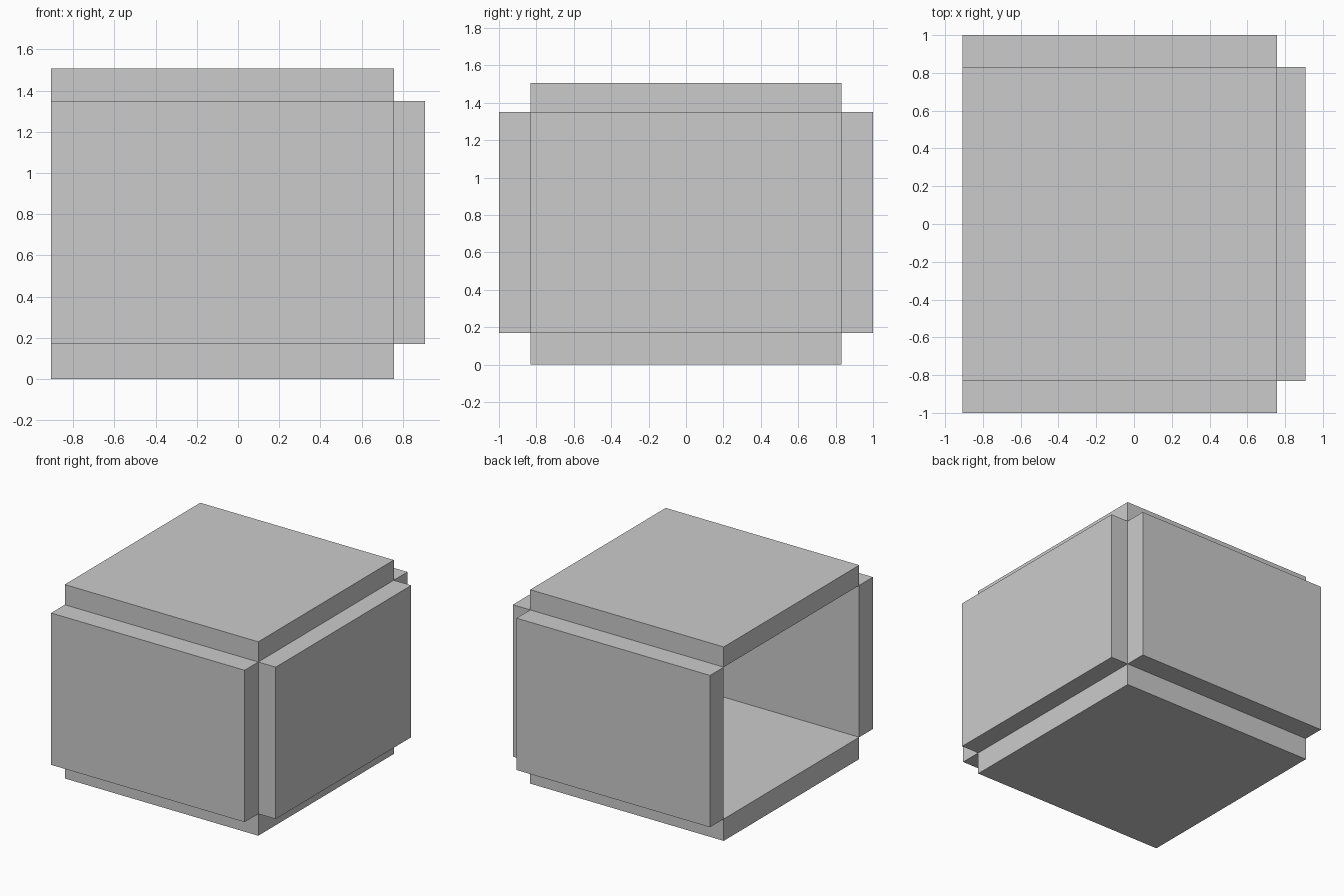
import bpy

if "Cube" in bpy.data.objects:
    bpy.data.objects.remove(bpy.data.objects["Cube"])

# Single flat grey for all panels
grey = bpy.data.materials.new("light grey")
grey.diffuse_color = (0.6, 0.6, 0.6, 1)
grey.use_nodes = True
grey.node_tree.nodes["Principled BSDF"].inputs["Base Color"].default_value = grey.diffuse_color

# Outer half sizes and the inner cavity limits
X0, X1, XB = -0.907, 0.757, 0.907
YI, YO = 0.832, 1.0
Z0, ZF, ZC, Z1 = 0.0, 0.17, 1.35, 1.507


def panel(name, x, y, z):
    """Box spanning the given (min, max) ranges."""
    spans = (x, y, z)
    bpy.ops.mesh.primitive_cube_add(size=1, location=[(a + b) / 2 for a, b in spans])
    ob = bpy.context.object
    ob.name = name
    ob.scale = [b - a for a, b in spans]
    bpy.ops.object.transform_apply(location=False, rotation=False, scale=True)
    ob.data.materials.append(grey)
    return ob


# Floor and ceiling slabs
panel("floor", (X0, X1), (-YI, YI), (Z0, ZF))
panel("ceiling", (X0, X1), (-YI, YI), (ZC, Z1))

# Side walls
panel("front_wall", (X0, X1), (-YO, -YI), (ZF, ZC))
panel("back_wall", (X0, X1), (YI, YO), (ZF, ZC))

# End wall; the opposite (-x) end stays open
panel("end_wall", (X1, XB), (-YI, YI), (ZF, ZC))
